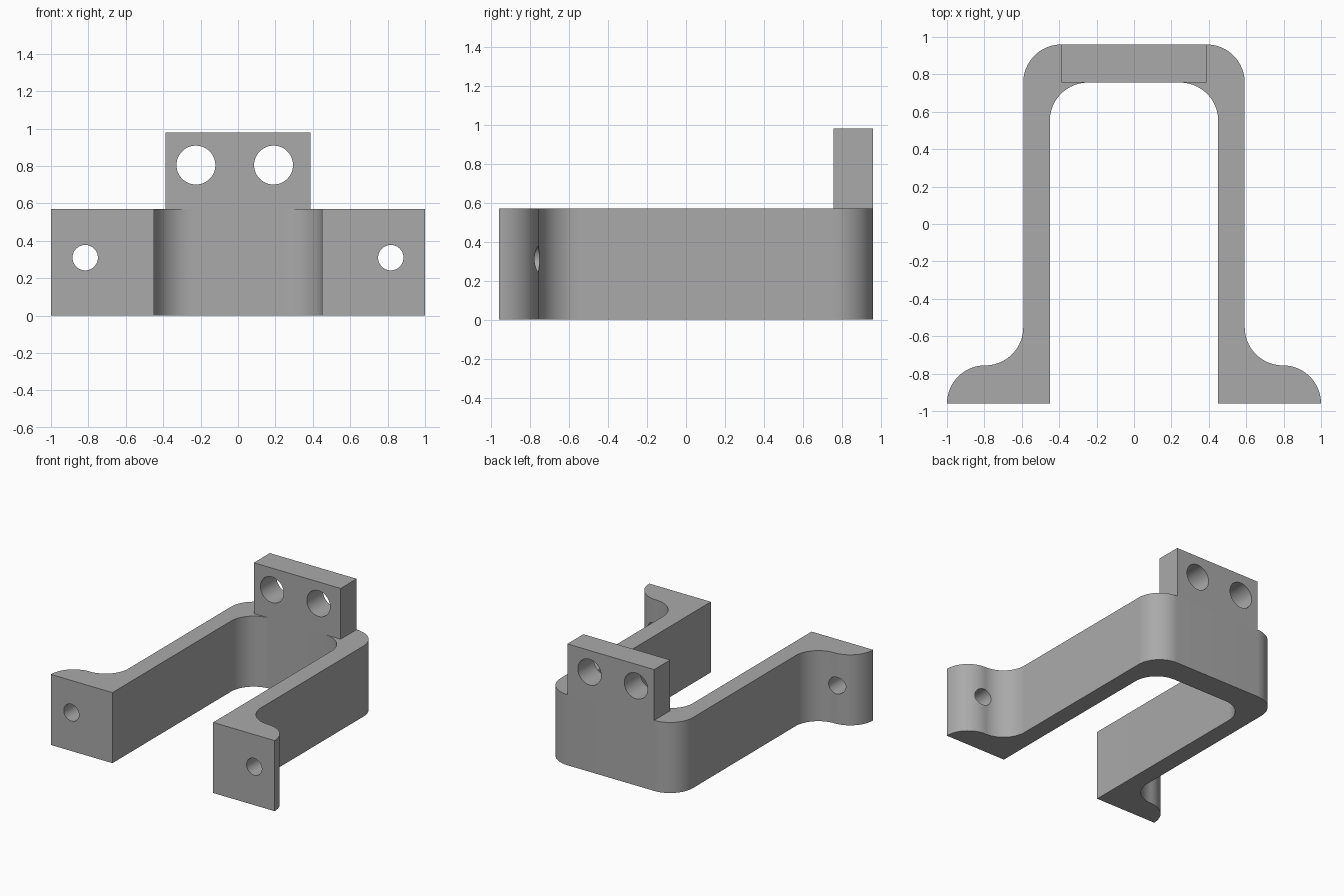
import bpy
import bmesh
from math import radians, cos, sin
from mathutils import Matrix, Vector

cube = bpy.data.objects.get("Cube")
if cube:
    bpy.data.objects.remove(cube, do_unlink=True)

# Overall sizes
HALF_Y = 0.96
OUTER_X, INNER_X = 0.592, 0.45
THICK = 0.204
BODY_H, TAB_TOP = 0.57, 0.98
TAB_X = 0.388

grey = bpy.data.materials.new("plain grey")
grey.use_nodes = True
colour = (0.4, 0.4, 0.4, 1)
grey.diffuse_color = colour
grey.node_tree.nodes["Principled BSDF"].inputs["Base Color"].default_value = colour


def arc(cx, cy, start, end, r=THICK, steps=20):
    angles = [radians(start + (end - start) * i / steps) for i in range(steps + 1)]
    return [(cx + r * cos(a), cy + r * sin(a)) for a in angles]


def extrude(name, points, z0, z1):
    """Solid made by raising a flat outline from z0 to z1."""
    bm = bmesh.new()
    face = bm.faces.new([bm.verts.new((x, y, z0)) for x, y in points])
    top = bmesh.ops.extrude_face_region(bm, geom=[face])["geom"]
    bmesh.ops.translate(bm, vec=(0, 0, z1 - z0),
                        verts=[v for v in top if isinstance(v, bmesh.types.BMVert)])
    bmesh.ops.recalc_face_normals(bm, faces=bm.faces)
    return make_object(name, bm)


def make_object(name, bm):
    mesh = bpy.data.meshes.new(name)
    bm.to_mesh(mesh)
    bm.free()
    mesh.materials.append(grey)
    obj = bpy.data.objects.new(name, mesh)
    bpy.context.collection.objects.link(obj)
    return obj


def activate(obj):
    bpy.ops.object.select_all(action='DESELECT')
    obj.select_set(True)
    bpy.context.view_layer.objects.active = obj


def drill(obj, holes, y, radius):
    """Cut round holes running front to back."""
    for x, z in holes:
        bm = bmesh.new()
        place = Matrix.Translation(Vector((x, y, z))) @ Matrix.Rotation(radians(90), 4, 'X')
        bmesh.ops.create_cone(bm, cap_ends=True, segments=48, radius1=radius,
                              radius2=radius, depth=0.6, matrix=place)
        cutter = make_object("hole_cutter", bm)
        cutter.hide_render = True
        mod = obj.modifiers.new("hole", 'BOOLEAN')
        mod.operation = 'DIFFERENCE'
        mod.solver = 'EXACT'
        mod.object = cutter
        activate(obj)
        bpy.ops.object.modifier_apply(modifier=mod.name)
        bpy.data.objects.remove(cutter, do_unlink=True)


# U-shaped bracket with flared feet: right half of the outline, then mirrored
back_in = HALF_Y - THICK
half = arc(OUTER_X - THICK, back_in, 90, 0)                        # outer back corner
half += arc(OUTER_X + THICK, -back_in + THICK, 180, 270)           # hollow of the foot
half += arc(1 - THICK, -HALF_Y, 90, 0)[1:]                         # rounded foot end
half += [(INNER_X, -HALF_Y)]
half += arc(INNER_X - THICK, back_in - THICK, 0, 90)               # inner back corner
outline = half + [(-x, y) for x, y in reversed(half)]
bracket = extrude("bracket_body", outline, 0, BODY_H)
drill(bracket, [(-0.817, 0.31), (0.817, 0.31)], -0.85, 0.068)

# Upright mounting tab on the back
tab = extrude("mounting_tab",
              [(-TAB_X, back_in), (TAB_X, back_in), (TAB_X, HALF_Y), (-TAB_X, HALF_Y)],
              BODY_H, TAB_TOP)
drill(tab, [(-0.225, 0.805), (0.19, 0.805)], 0.86, 0.104)

for obj in (bracket, tab):
    activate(obj)
    bpy.ops.object.shade_smooth_by_angle(angle=radians(30))
